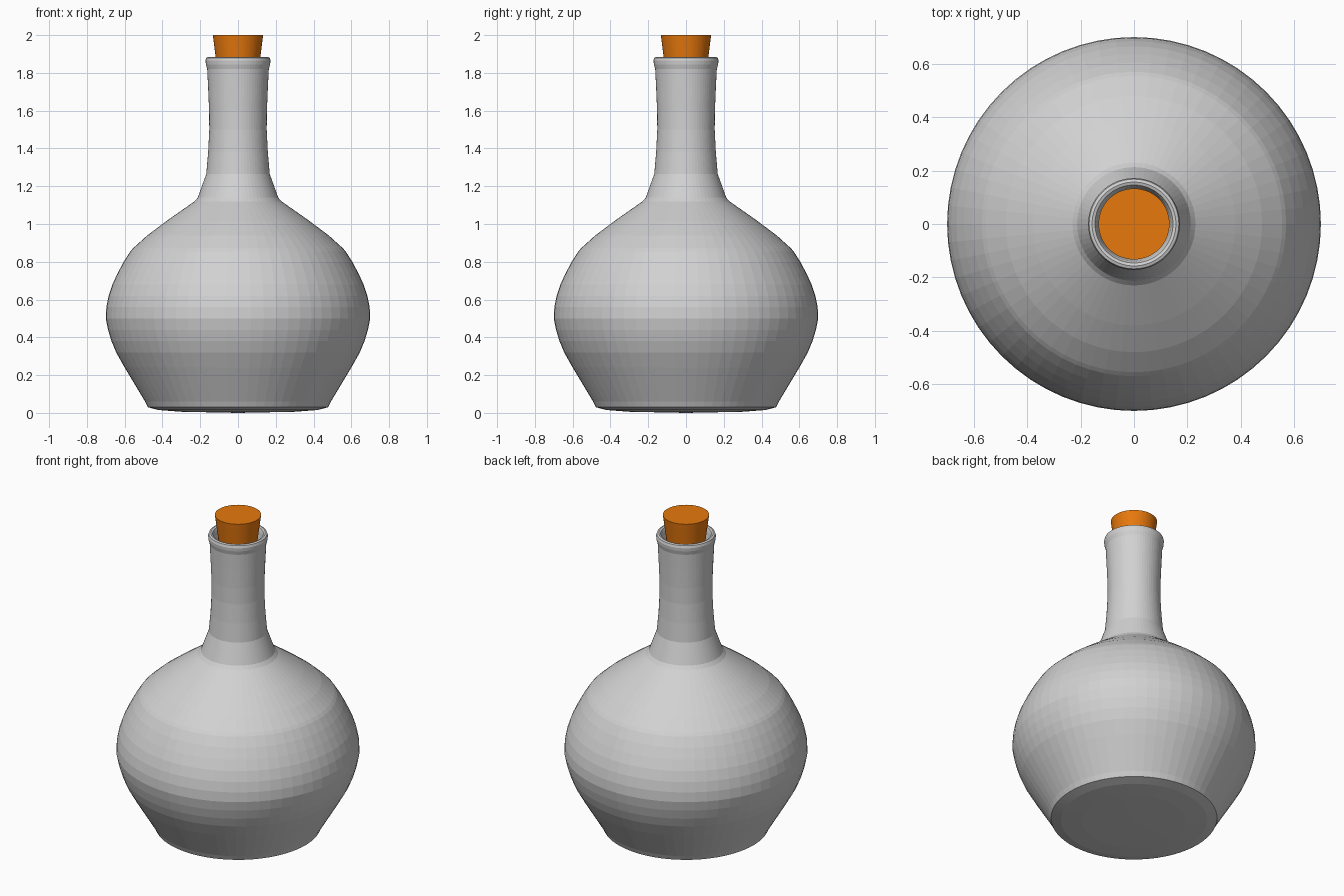
import bpy, bmesh, math

if "Cube" in bpy.data.objects:
    bpy.data.objects.remove(bpy.data.objects["Cube"])

SIDES = 64


def material(name, rgb):
    m = bpy.data.materials.new(name)
    m.diffuse_color = (*rgb, 1.0)
    m.use_nodes = True
    m.node_tree.nodes["Principled BSDF"].inputs["Base Color"].default_value = m.diffuse_color
    return m


def lathe(name, profile, mat):
    """Revolve (radius, z) points about z; radius 0 makes a pole."""
    bm = bmesh.new()
    rings = []
    for r, z in profile:
        if r == 0:
            rings.append([bm.verts.new((0, 0, z))])
        else:
            rings.append([bm.verts.new((r * math.cos(2 * math.pi * i / SIDES),
                                        r * math.sin(2 * math.pi * i / SIDES), z))
                          for i in range(SIDES)])
    for a, b in zip(rings, rings[1:]):
        for i in range(SIDES):
            j = (i + 1) % SIDES
            if len(a) == 1:
                bm.faces.new((a[0], b[j], b[i]))
            elif len(b) == 1:
                bm.faces.new((a[i], a[j], b[0]))
            else:
                bm.faces.new((a[i], a[j], b[j], b[i]))
    bmesh.ops.recalc_face_normals(bm, faces=bm.faces)
    mesh = bpy.data.meshes.new(name)
    bm.to_mesh(mesh)
    bm.free()
    mesh.materials.append(mat)
    obj = bpy.data.objects.new(name, mesh)
    bpy.context.collection.objects.link(obj)
    return obj


grey = material("grey_glaze", (0.64, 0.64, 0.64))
orange = material("orange_cork", (0.8, 0.19, 0.004))

# Flask: base, round belly, shoulder, neck and lip
outer = [(0, 0.0), (0.30, 0.006), (0.42, 0.015), (0.478, 0.03), (0.492, 0.06),
         (0.54, 0.14), (0.60, 0.24), (0.645, 0.32), (0.67, 0.38), (0.688, 0.44),
         (0.70, 0.50), (0.697, 0.56), (0.685, 0.62), (0.665, 0.68),
         (0.637, 0.74), (0.605, 0.80), (0.57, 0.855), (0.555, 0.872),
         (0.48, 0.94), (0.38, 1.015), (0.28, 1.085), (0.23, 1.12), (0.213, 1.14),
         (0.168, 1.265), (0.158, 1.38), (0.152, 1.50), (0.153, 1.60),
         (0.158, 1.72), (0.163, 1.82), (0.170, 1.845), (0.172, 1.865),
         (0.168, 1.88), (0.157, 1.884)]
# Hollow inside, from the lip back down to the floor
inner = [(0.146, 1.88), (0.14, 1.865), (0.132, 1.82), (0.122, 1.50),
         (0.138, 1.265), (0.185, 1.12), (0.36, 0.99), (0.53, 0.85),
         (0.64, 0.66), (0.67, 0.50), (0.62, 0.33), (0.46, 0.06), (0, 0.04)]
lathe("flask", outer + inner, grey)

# Tapered stopper
lathe("cork", [(0, 1.70), (0.095, 1.70), (0.133, 2.0), (0, 2.0)], orange)
